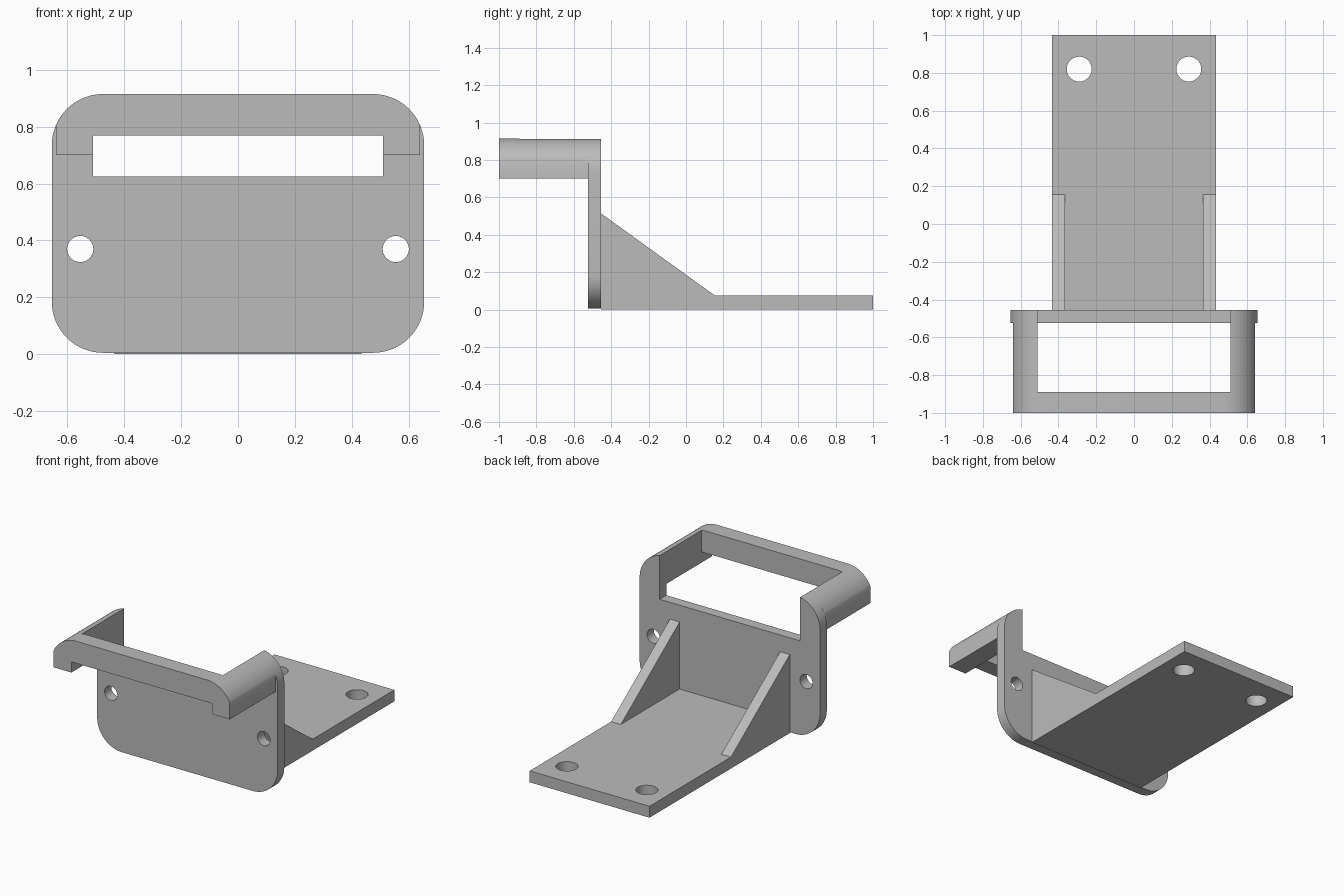
import bpy, bmesh, math
from mathutils import Vector

cube = bpy.data.objects.get("Cube")
if cube:
    bpy.data.objects.remove(cube, do_unlink=True)

grey = bpy.data.materials.new("plain grey")
grey.use_nodes = True
colour = (0.5, 0.5, 0.5, 1)
grey.diffuse_color = colour
grey.node_tree.nodes["Principled BSDF"].inputs["Base Color"].default_value = colour


def prism(name, profile, axis, start, end):
    """Extrude a closed 2D profile along one axis."""
    def place(p, t):
        return {"x": (t, *p), "y": (p[0], t, p[1]), "z": (*p, t)}[axis]
    bm = bmesh.new()
    face = bm.faces.new([bm.verts.new(place(p, start)) for p in profile])
    grown = bmesh.ops.extrude_face_region(bm, geom=[face])["geom"]
    shift = Vector(place((0, 0), end - start))
    bmesh.ops.translate(bm, vec=shift, verts=[g for g in grown if isinstance(g, bmesh.types.BMVert)])
    bmesh.ops.recalc_face_normals(bm, faces=bm.faces)
    mesh = bpy.data.meshes.new(name)
    bm.to_mesh(mesh)
    bm.free()
    mesh.materials.append(grey)
    obj = bpy.data.objects.new(name, mesh)
    bpy.context.collection.objects.link(obj)
    return obj


def rect(a, b, c, d):
    return [(a, c), (b, c), (b, d), (a, d)]


def arc(cx, cy, r, start, end, steps=16):
    return [(cx + r * math.cos(start + (end - start) * i / steps),
             cy + r * math.sin(start + (end - start) * i / steps)) for i in range(steps + 1)]


def circle(cx, cy, r):
    return arc(cx, cy, r, 0, math.tau, 48)[:-1]


def cut(obj, cutters):
    """Subtract the cutters, bake the result and remove them."""
    for c in cutters:
        mod = obj.modifiers.new("cut", "BOOLEAN")
        mod.operation, mod.solver, mod.object = "DIFFERENCE", "EXACT", c
    graph = bpy.context.evaluated_depsgraph_get()
    mesh = bpy.data.meshes.new_from_object(obj.evaluated_get(graph))
    obj.modifiers.clear()
    obj.data = mesh
    for c in cutters:
        bpy.data.objects.remove(c, do_unlink=True)


def smooth(obj):
    bpy.ops.object.select_all(action="DESELECT")
    obj.select_set(True)
    bpy.context.view_layer.objects.active = obj
    bpy.ops.object.shade_smooth_by_angle(angle=math.radians(30))


BACK, FRONT = -0.455, -0.525      # faces of the upright plate
W, LOW, TOP, R = 0.655, 0.005, 0.915, 0.18
SLOT, HOOD = 0.51, 0.64           # half widths
q = math.pi / 2

# Upright plate: rounded corners, open slot at the top, two screw holes
outline = []
for i, (sx, cz) in enumerate([(1, TOP - R), (-1, TOP - R), (-1, LOW + R), (1, LOW + R)]):
    outline += arc(sx * (W - R), cz, R, i * q, (i + 1) * q)
plate = prism("upright_plate", outline, "y", FRONT, BACK)
cut(plate, [prism("slot_cutter", rect(-SLOT, SLOT, 0.625, 1.1), "y", -0.7, -0.3)] +
    [prism("hole_cutter", circle(s * 0.555, 0.37, 0.046), "y", -0.7, -0.3) for s in (-1, 1)])

# Hood: side arms and front bar with flattened sides and rounded top corners
right_arc = arc(W - R, TOP - R, R, math.acos((HOOD - W + R) / R), q)
left_arc = [(-x, z) for x, z in reversed(right_arc)]
hood = prism("front_hood", [(HOOD, 0.70)] + right_arc + left_arc + [(-HOOD, 0.70)], "y", -1, FRONT)
opening = [(-1.1, 0.6), (-0.4, 0.6), (-0.4, 1), (-0.89, 1), (-0.89, 0.77), (-1.1, 0.77)]
cut(hood, [prism("opening_cutter", opening, "x", -SLOT, SLOT)])

# Base plate with two mounting holes
base = prism("base_plate", rect(-0.435, 0.435, BACK, 1), "z", 0, 0.075)
cut(base, [prism("mount_cutter", circle(s * 0.29, 0.82, 0.066), "z", -0.1, 0.2) for s in (-1, 1)])

# Triangular gussets
for side, s in (("left", 1), ("right", -1)):
    prism(side + "_gusset", [(BACK, 0.075), (0.155, 0.075), (BACK, 0.515)], "x", s * 0.365, s * 0.435)

for part in (plate, hood, base):
    smooth(part)
